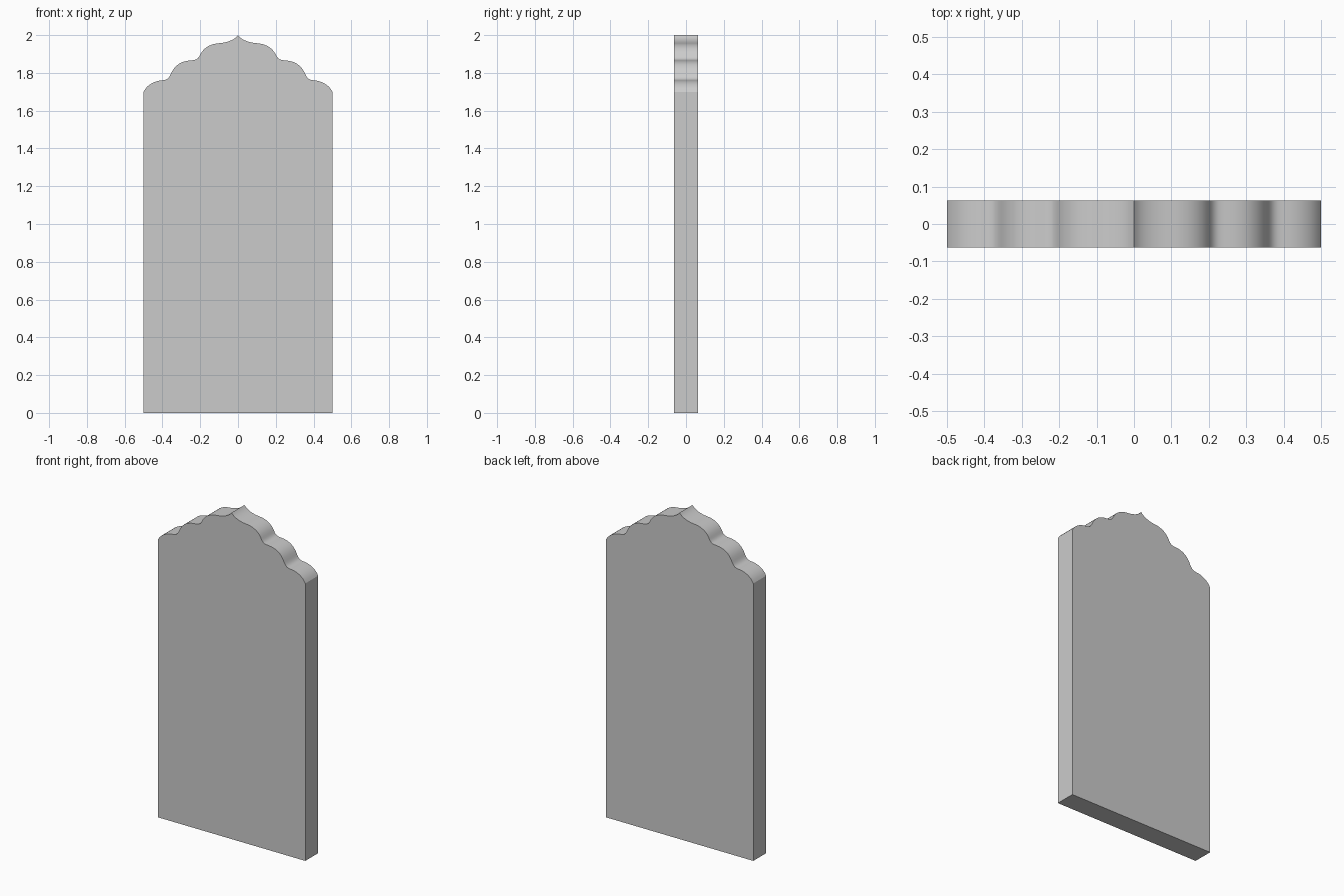
import bpy, bmesh
from mathutils import Vector
from mathutils.geometry import interpolate_bezier

if "Cube" in bpy.data.objects:
    bpy.data.objects.remove(bpy.data.objects["Cube"])

HALF_DEPTH = 0.0625

# Right half of the scalloped crest: start point, then (handle, handle, end) per arc
start = (0.5, 1.70)
arcs = [
    ((0.48, 1.74), (0.44, 1.758), (0.40, 1.761)),
    ((0.375, 1.763), (0.366, 1.772), (0.355, 1.795)),
    ((0.335, 1.842), (0.30, 1.863), (0.25, 1.866)),
    ((0.222, 1.868), (0.212, 1.872), (0.20, 1.897)),
    ((0.18, 1.938), (0.14, 1.954), (0.10, 1.957)),
    ((0.055, 1.961), (0.018, 1.975), (0.0, 2.0)),
]
crest = [Vector(start)]
for h1, h2, end in arcs:
    pts = interpolate_bezier(crest[-1], Vector(h1), Vector(h2), Vector(end), 9)
    crest += [Vector(p[:2]) for p in pts[1:]]

# Full outline: right side up, over the crest, mirrored down the left
right = [(0.5, 0.0)] + [(p.x, p.y) for p in crest]
outline = right + [(-x, z) for x, z in reversed(right[:-1])]

# Extrude the outline into a slab
bm = bmesh.new()
face = bm.faces.new([bm.verts.new((x, -HALF_DEPTH, z)) for x, z in outline])
ext = bmesh.ops.extrude_face_region(bm, geom=[face], use_keep_orig=True)
verts = [g for g in ext["geom"] if isinstance(g, bmesh.types.BMVert)]
bmesh.ops.translate(bm, verts=verts, vec=(0, 2 * HALF_DEPTH, 0))
bmesh.ops.recalc_face_normals(bm, faces=bm.faces)
mesh = bpy.data.meshes.new("scalloped_slab")
bm.to_mesh(mesh)
bm.free()

slab = bpy.data.objects.new("scalloped_slab", mesh)
bpy.context.collection.objects.link(slab)
bpy.context.view_layer.objects.active = slab
slab.select_set(True)
bpy.ops.object.shade_smooth_by_angle(angle=0.52)
